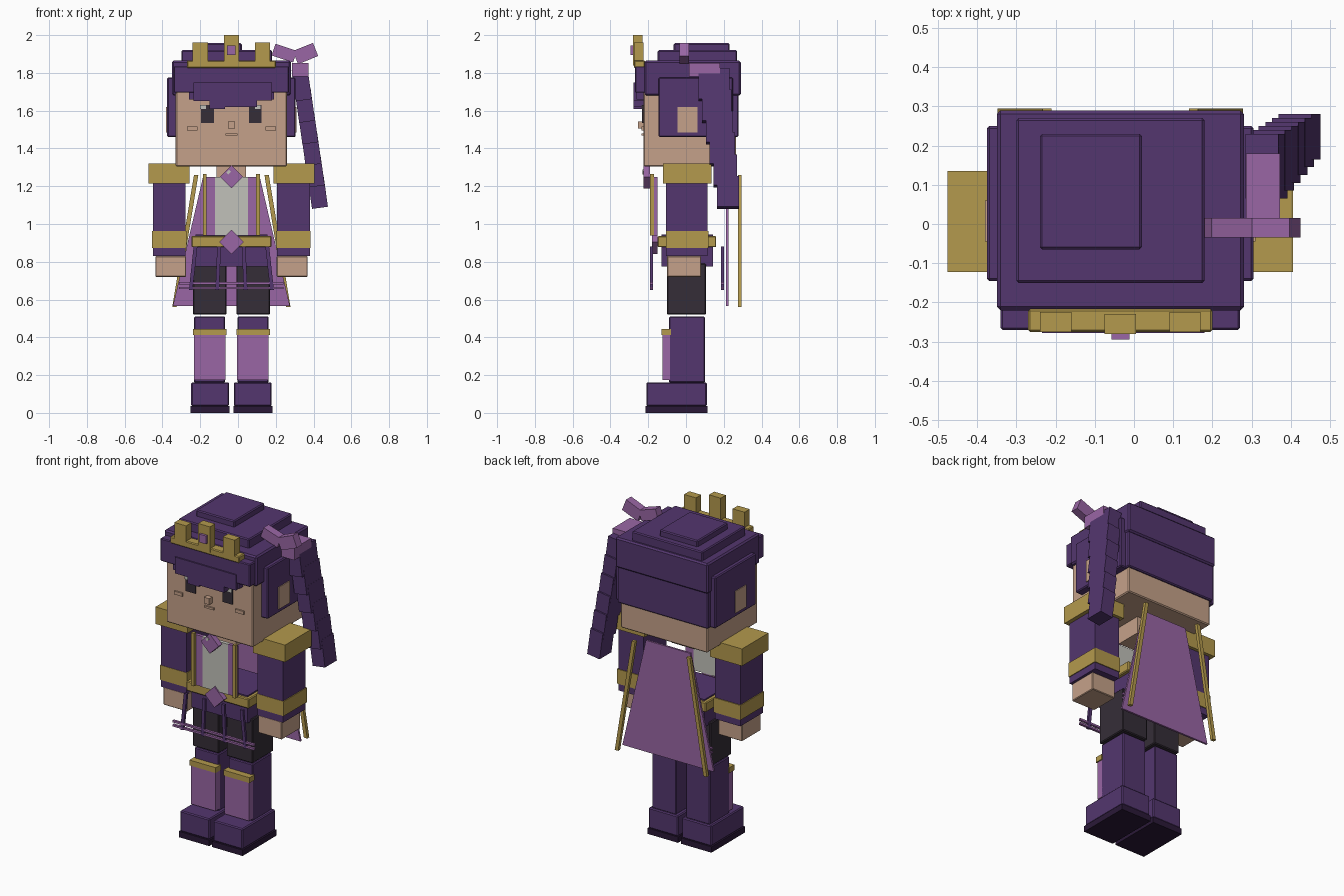
import bpy
import bmesh
from math import radians
from mathutils import Matrix, Vector

cube = bpy.data.objects.get("Cube")
if cube:
    bpy.data.objects.remove(cube, do_unlink=True)

MID = -.035  # body centre line


def material(name, red, green, blue):
    mat = bpy.data.materials.new(name)
    mat.use_nodes = True
    color = [(c / 255) ** 2.2 for c in (red, green, blue)] + [1]
    mat.diffuse_color = color
    mat.node_tree.nodes["Principled BSDF"].inputs["Base Color"].default_value = color
    return mat


purple = material("dark purple", 84, 57, 110)
pink = material("orchid", 152, 102, 163)
gold = material("gold", 178, 152, 78)
skin = material("skin", 196, 160, 136)
white = material("shirt white", 192, 192, 184)
charcoal = material("charcoal", 56, 49, 58)
sole = material("sole plum", 46, 31, 58)


def finish(name, bm, mat, bevel=0):
    bmesh.ops.recalc_face_normals(bm, faces=bm.faces)
    mesh = bpy.data.meshes.new(name)
    bm.to_mesh(mesh)
    bm.free()
    mesh.materials.append(mat)
    obj = bpy.data.objects.new(name, mesh)
    bpy.context.collection.objects.link(obj)
    if bevel:
        mod = obj.modifiers.new("edge bevel", "BEVEL")
        mod.width = bevel
        mod.segments = 1
    return obj


def box(name, mat, x, y, z, turn=0, bevel=0):
    """Box from three (low, high) ranges, turned about the y axis."""
    bm = bmesh.new()
    bmesh.ops.create_cube(bm, size=1)
    spans = (x, y, z)
    size = [hi - lo for lo, hi in spans]
    centre = Vector([(lo + hi) / 2 for lo, hi in spans])
    bmesh.ops.scale(bm, vec=size, verts=bm.verts)
    bm.transform(Matrix.Translation(centre) @ Matrix.Rotation(radians(turn), 4, "Y"))
    return finish(name, bm, mat, bevel)


def centred(name, mat, half, y, z, **options):
    """Box centred on the body."""
    return box(name, mat, (MID - half, MID + half), y, z, **options)


def pair(name, mat, near, far, y, z, **options):
    """Two boxes mirrored about the body centre, by distance from it."""
    box("left_" + name, mat, (MID + near, MID + far), y, z, **options)
    box("right_" + name, mat, (MID - far, MID - near), y, z, **options)


def prism(name, mat, points, y):
    """Front outline of (distance from centre, height), extruded in depth."""
    bm = bmesh.new()
    face = bm.faces.new([bm.verts.new((MID + px, y[0], pz)) for px, pz in points])
    grown = bmesh.ops.extrude_face_region(bm, geom=[face])
    verts = [g for g in grown["geom"] if isinstance(g, bmesh.types.BMVert)]
    bmesh.ops.translate(bm, vec=(0, y[1] - y[0], 0), verts=verts)
    return finish(name, bm, mat)


def slanted_strip(name, mat, top, bottom, width, y, z):
    """Slanted strips mirrored on both sides."""
    for side, sign in (("left_", 1), ("right_", -1)):
        points = [(sign * a, h) for a, h in ((top, z[1]), (top + width, z[1]),
                                            (bottom + width, z[0]), (bottom, z[0]))]
        prism(side + name, mat, points, y)


# Legs and shoes
pair("sole", sole, .01, .217, (-.215, .113), (0, .036))
pair("shoe", purple, .013, .213, (-.21, .11), (.036, .162), bevel=.006)
pair("boot", purple, .033, .197, (-.09, .1), (.16, .51), bevel=.005)
pair("shin_guard", pink, .03, .197, (-.125, -.08), (.175, .415))
pair("shin_trim", gold, .026, .204, (-.13, -.08), (.412, .445))
pair("thigh", charcoal, .026, .204, (-.1, .105), (.52, .79), bevel=.005)

# Jacket hem, belt and open shirt front
centred("jacket_hem", purple, .19, (-.13, .143), (.775, .945))
centred("belt", gold, .212, (-.15, .16), (.877, .937), bevel=.005)
centred("shirt_front", white, .0875, (-.172, -.15), (.94, 1.25))
pair("lapel", pink, .0875, .145, (-.17, -.15), (.94, 1.25))
pair("lapel_trim", gold, .131, .151, (-.19, -.17), (.94, 1.265))
centred("neck", skin, .078, (-.08, .08), (1.2, 1.32))

# Hanging tassels, front and back
for side, depth in (("front", (-.19, -.175)), ("back", (.185, .2))):
    slanted_strip(side + "_outer_tassel", purple, .18, .205, .02, depth, (.65, .88))
    slanted_strip(side + "_inner_tassel", purple, .055, .065, .02, depth, (.65, .88))
    for height in (.655, .68):
        centred(side + "_tassel_cord", pink, .277, depth, (height, height + .012))

# Cape with gold edging
prism("cape", pink, [(-.15, 1.25), (.15, 1.25), (.31, .565), (-.31, .565)], (.213, .225))
slanted_strip("cape_trim", gold, .175, .29, .023, (.275, .295), (.56, 1.26))

# Arms
pair("sleeve", purple, .242, .415, (-.105, .115), (.83, 1.3))
pair("shoulder_guard", gold, .222, .44, (-.122, .135), (1.215, 1.32))
pair("cuff", gold, .237, .42, (-.107, .12), (.872, .962))
pair("hand", skin, .24, .403, (-.1, .08), (.72, .83), bevel=.004)

# Diamond brooches
for name, height, half, depth in (("collar_brooch", 1.25, .043, (-.225, -.19)),
                                  ("belt_brooch", .905, .046, (-.18, -.15))):
    centred(name, pink, half, depth, (height - half, height + half), turn=45)
box("brooch_glint", white, (-.057, -.042), (-.229, -.224), (1.265, 1.285), turn=45)

# Head and face
centred("head", skin, .295, (-.225, .265), (1.305, 1.8), bevel=.006)
pair("eye", charcoal, .092, .16, (-.232, -.222), (1.535, 1.63))
for start in (-.2, .09):
    box("eye_glint", white, (start, start + .03), (-.236, -.231), (1.61, 1.63))
centred("nose", skin, .018, (-.255, -.22), (1.505, 1.543))
centred("mouth", skin, .032, (-.235, -.22), (1.468, 1.48))
pair("cheek", skin, .18, .236, (-.235, -.22), (1.495, 1.515))

# Hair shell, stacked crown layers and side slabs
centred("hair_shell", purple, .315, (-.22, .29), (1.68, 1.865), bevel=.009)
centred("hair_back", purple, .307, (.1, .278), (1.46, 1.7), bevel=.006)
box("hair_upper_layer", purple, (-.3, .18), (-.15, .27), (1.85, 1.92), bevel=.006)
box("hair_top_layer", purple, (-.24, .02), (-.065, .23), (1.91, 1.957), bevel=.006)
pair("side_hair", purple, .28, .34, (-.145, .25), (1.46, 1.775), bevel=.006)
pair("ear", skin, .3, .345, (-.045, .06), (1.485, 1.62))

# Fringe locks
centred("fringe", purple, .305, (-.27, -.21), (1.695, 1.835), bevel=.005)
centred("fringe_middle", purple, .225, (-.262, -.21), (1.66, 1.78))
for left, right, low in ((-.235, -.1, 1.65), (-.15, -.07, 1.61),
                         (-.07, .1, 1.62), (.09, .18, 1.655)):
    box("fringe_lock", purple, (left, right), (-.278, -.222), (low, 1.75))

# Crown
centred("crown_band", gold, .235, (-.275, -.217), (1.825, 1.866), bevel=.005)
pair("crown_post", gold, .125, .205, (-.275, -.225), (1.84, 1.96))
centred("crown_centre_post", gold, .04, (-.28, -.23), (1.84, 2))
centred("crown_gem", pink, .023, (-.295, -.275), (1.895, 1.945))

# Side ponytail, drifting outward and back as it falls
count = 6
for i in range(count):
    t = i / (count - 1)
    x = .295 + .085 * t
    top = 1.82 - .57 * t
    box("ponytail_lock", purple, (x, x + .085), (.065 + .1 * t, .23 + .05 * t),
        (top - .165, top), turn=-8)

# Bow
box("bow_inner_wing", pink, (.185, .305), (-.035, .015), (1.872, 1.937), turn=18)
box("bow_outer_wing", pink, (.3, .415), (-.035, .015), (1.865, 1.94), turn=-22)
box("bow_knot", pink, (.285, .372), (.015, .18), (1.78, 1.853))
